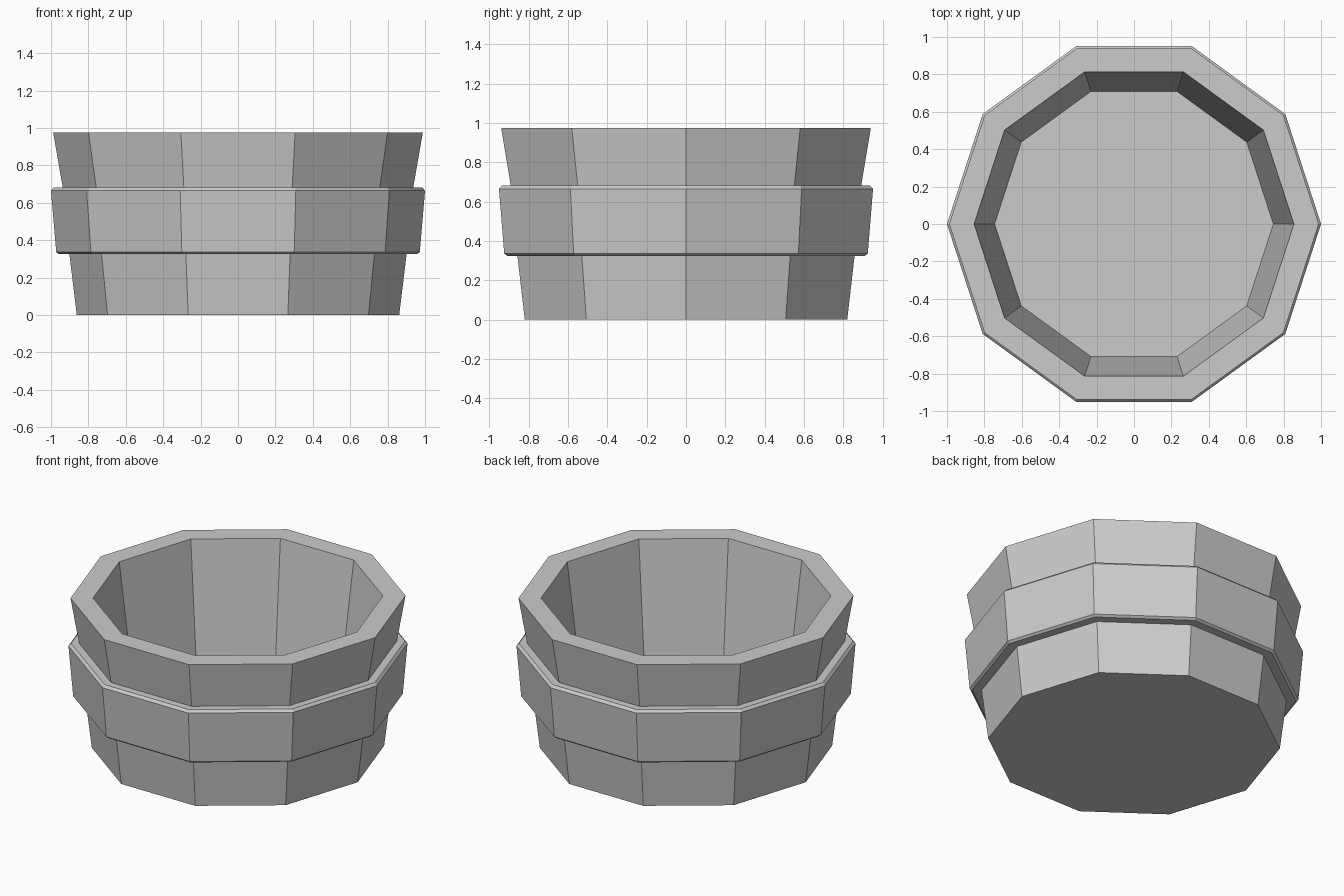
import bpy
import bmesh
from math import cos, sin, tau

SIDES = 10

if "Cube" in bpy.data.objects:
    bpy.data.objects.remove(bpy.data.objects["Cube"], do_unlink=True)

grey = bpy.data.materials.new("plain_grey")
grey.use_nodes = True
colour = (0.6, 0.6, 0.6, 1)
grey.diffuse_color = colour
grey.node_tree.nodes["Principled BSDF"].inputs["Base Color"].default_value = colour


def lathe(name, profile, ring=False):
    """Sweep (radius, z) points round the axis; cap the ends or join them as a ring."""
    bm = bmesh.new()
    loops = [[bm.verts.new((r * cos(tau * i / SIDES), r * sin(tau * i / SIDES), z))
              for i in range(SIDES)] for r, z in profile]
    pairs = list(zip(loops, loops[1:]))
    if ring:
        pairs.append((loops[-1], loops[0]))
    else:
        bm.faces.new(loops[0])
        bm.faces.new(loops[-1])
    for a, b in pairs:
        for i in range(SIDES):
            j = (i + 1) % SIDES
            bm.faces.new((a[i], a[j], b[j], b[i]))
    bmesh.ops.recalc_face_normals(bm, faces=bm.faces)
    mesh = bpy.data.meshes.new(name)
    bm.to_mesh(mesh)
    bm.free()
    mesh.materials.append(grey)
    obj = bpy.data.objects.new(name, mesh)
    bpy.context.collection.objects.link(obj)
    return obj


# Hollow tub: outer wall, flat rim, inner wall and floor
lathe("tub", [(0.862, 0), (0.902, 0.33), (0.935, 0.67), (0.988, 0.975),
              (0.855, 0.975), (0.745, 0.13)])

# Raised hoop with chamfered outer edges
lathe("hoop", [(0.88, 0.325), (0.957, 0.325), (0.972, 0.337), (1.0, 0.665),
               (0.985, 0.681), (0.91, 0.681)], ring=True)
